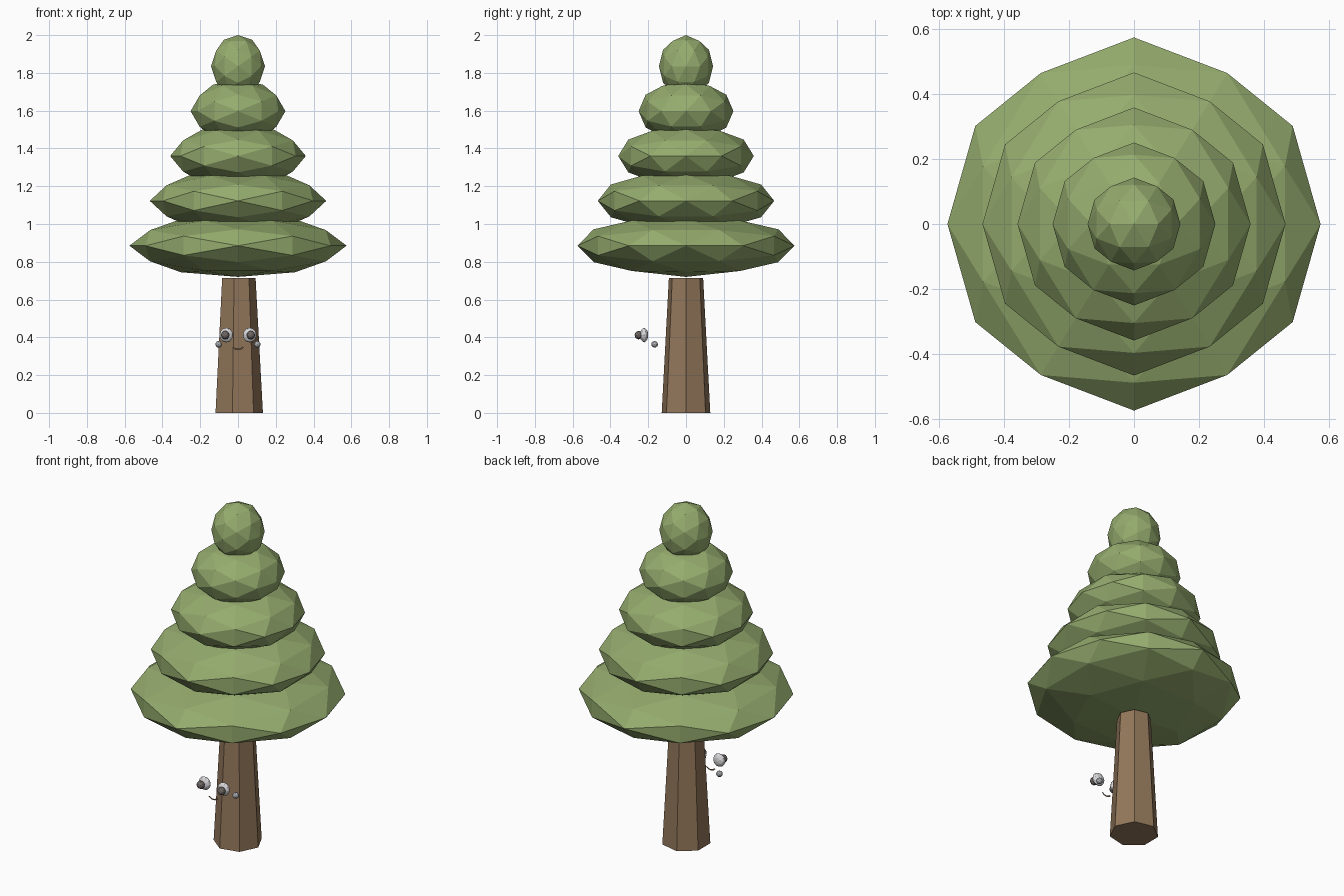
import bpy, bmesh, math
from mathutils import Vector

if "Cube" in bpy.data.objects:
    bpy.data.objects.remove(bpy.data.objects["Cube"])


def material(name, rgb):
    m = bpy.data.materials.new(name)
    m.diffuse_color = (*rgb, 1)
    m.use_nodes = True
    m.node_tree.nodes["Principled BSDF"].inputs["Base Color"].default_value = m.diffuse_color
    return m


LEAF = material("leaf green", (0.30, 0.41, 0.155))
BARK = material("bark brown", (0.29, 0.185, 0.105))
WHITE = material("eye white", (0.70, 0.70, 0.72))
DARK = material("pupil grey", (0.16, 0.14, 0.13))
CHEEK = material("cheek grey", (0.40, 0.41, 0.43))
SMILE = material("smile brown", (0.16, 0.10, 0.055))


def finish(name, bm, mat):
    mesh = bpy.data.meshes.new(name)
    bm.normal_update()
    bm.to_mesh(mesh)
    bm.free()
    mesh.materials.append(mat)
    obj = bpy.data.objects.new(name, mesh)
    bpy.context.collection.objects.link(obj)
    return obj


def ico_ball(name, centre, size, mat, detail=1):
    """Icosahedron standing on an edge, split and rounded, then scaled."""
    g = (1 + math.sqrt(5)) / 2
    bm = bmesh.new()
    for a in (-1, 1):
        for b in (-1, 1):
            for p in ((a * g, b, 0), (a, 0, b * g), (0, a * g, b)):
                bm.verts.new(p)
    bmesh.ops.convex_hull(bm, input=bm.verts[:])
    if detail:
        bmesh.ops.subdivide_edges(bm, edges=bm.edges[:], cuts=1, use_grid_fill=True)
    for v in bm.verts:
        n = v.co.normalized()
        v.co = Vector(centre) + Vector([n[i] * size[i] for i in range(3)])
    bmesh.ops.recalc_face_normals(bm, faces=bm.faces[:])
    return finish(name, bm, mat)


# Foliage: five evenly stacked squashed balls, narrower towards the top
for i in range(5):
    r = 0.575 - 0.108 * i
    ico_ball(f"foliage_{i + 1}", (0, 0, 0.885 + 0.2375 * i), (r, r, 0.165), LEAF)

# Trunk: seven-sided taper with one corner facing +x
bm = bmesh.new()
rings = [[bm.verts.new((r * math.cos(math.tau * k / 7), r * math.sin(math.tau * k / 7), z))
          for k in range(7)] for r, z in ((0.132, 0), (0.093, 0.715))]
for k in range(7):
    j = (k + 1) % 7
    bm.faces.new((rings[0][k], rings[0][j], rings[1][j], rings[1][k]))
bm.faces.new(rings[0][::-1])
bm.faces.new(rings[1])
finish("trunk", bm, BARK)

# Face: eyes, pupils and cheeks in front of the trunk
for side, s in (("left", -1), ("right", 1)):
    ico_ball(f"{side}_eye", (s * 0.062, -0.222, 0.412), (0.037, 0.022, 0.039), WHITE)
    ico_ball(f"{side}_pupil", (s * 0.068, -0.251, 0.412), (0.023, 0.021, 0.023), DARK)
    ico_ball(f"{side}_cheek", (s * 0.102, -0.166, 0.363), (0.018, 0.018, 0.018), CHEEK)

# Smile: thin flat arc facing forward
bm = bmesh.new()
arc = []
for k in range(7):
    a = math.radians(-140 + 100 * k / 6)
    arc.append([bm.verts.new((r * math.cos(a), -0.23, 0.372 + r * math.sin(a)))
                for r in (0.040, 0.032)])
for p, q in zip(arc, arc[1:]):
    bm.faces.new((p[0], q[0], q[1], p[1]))
finish("smile", bm, SMILE)
